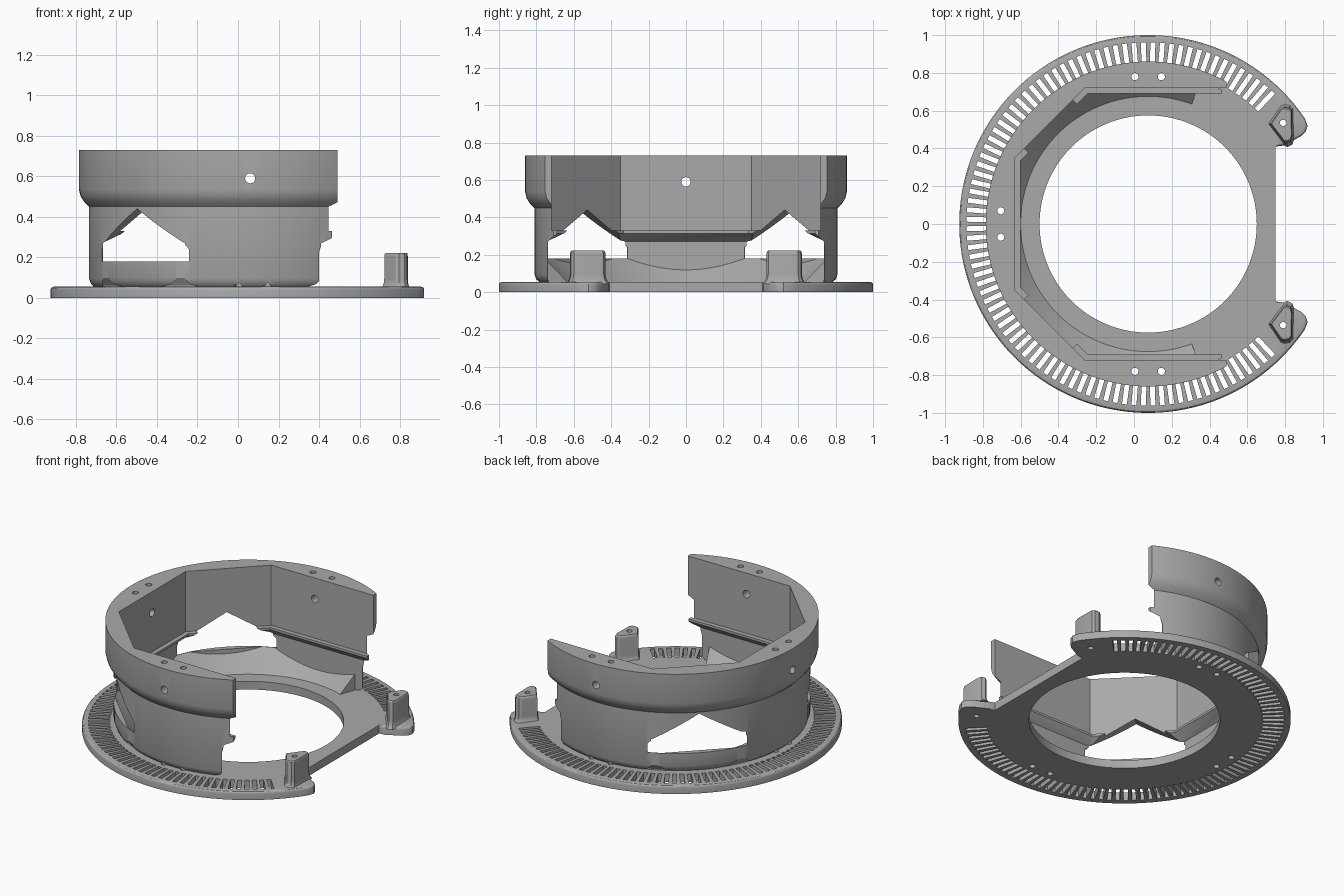
import bpy, bmesh
from math import sin, cos, pi, radians
from mathutils import Vector

cube = bpy.data.objects.get("Cube")
if cube:
    bpy.data.objects.remove(cube)

CX = 0.075          # axis of the round parts
BASE = 0.055        # base plate thickness

grey = bpy.data.materials.new("plain grey")
grey.use_nodes = True
GREY = (0.40, 0.40, 0.40, 1)
grey.diffuse_color = GREY
grey.node_tree.nodes["Principled BSDF"].inputs["Base Color"].default_value = GREY


def loft(bm, rings):
    """Skin a closed solid through rings holding equal numbers of points."""
    rows = [[bm.verts.new(p) for p in ring] for ring in rings]
    n = len(rows[0])
    for a, b in zip(rows, rows[1:]):
        for i in range(n):
            j = (i + 1) % n
            bm.faces.new((a[i], a[j], b[j], b[i]))
    bm.faces.new(rows[0][::-1])
    bm.faces.new(rows[-1])


def circle(r, z, n=128, x=CX, y=0):
    return [(x + r * cos(2 * pi * i / n), y + r * sin(2 * pi * i / n), z) for i in range(n)]


def at_z(outline, z):
    return [(x, y, z) for x, y in outline]


def build(name, solids):
    bm = bmesh.new()
    for rings in solids:
        loft(bm, rings)
    bmesh.ops.recalc_face_normals(bm, faces=bm.faces)
    mesh = bpy.data.meshes.new(name)
    bm.to_mesh(mesh)
    bm.free()
    mesh.materials.append(grey)
    ob = bpy.data.objects.new(name, mesh)
    bpy.context.collection.objects.link(ob)
    return ob


def cut(ob, solids):
    """Subtract solids from an object and bake the result."""
    cutter = build("cutter", solids)
    cutter.hide_render = True
    mod = ob.modifiers.new("cut", 'BOOLEAN')
    mod.operation, mod.solver, mod.object = 'DIFFERENCE', 'EXACT', cutter
    bpy.context.view_layer.update()
    graph = bpy.context.evaluated_depsgraph_get()
    mesh = bpy.data.meshes.new_from_object(ob.evaluated_get(graph))
    ob.modifiers.clear()
    ob.data = mesh
    bpy.data.objects.remove(cutter)


def finish(ob):
    bpy.ops.object.select_all(action='DESELECT')
    ob.select_set(True)
    bpy.context.view_layer.objects.active = ob
    bpy.ops.object.shade_smooth_by_angle(angle=radians(30))


# Vertical screw holes, in pairs on three sides
spots = [(CX + d, s * 0.78) for d in (-0.07, 0.07) for s in (-1, 1)]
spots += [(CX - 0.78, d) for d in (-0.07, 0.07)]
screw_holes = [[circle(0.019, z, 16, x, y) for z in (-0.1, 1)] for x, y in spots]

# Base plate: round disc ending in two ears either side of a straight notch
ear = [(0.75, 0.41), (0.79, 0.415), (0.885, 0.465), (0.91, 0.49), (0.919, 0.52)]
arc = [(CX + cos(radians(a)), sin(radians(a))) for a in range(34, 327, 2)]
outline = ear + arc + [(x, -y) for x, y in reversed(ear)]
base = build("base_plate", [[at_z(outline, 0), at_z(outline, BASE)]])
bm = bmesh.new()
bm.from_mesh(base.data)
rim = [e for e in bm.edges if all(v.co.z > 0.05 for v in e.verts)
       and not all(v.co.x < 0.76 and abs(v.co.y) < 0.42 and v.co.x > 0.7 for v in e.verts)]
bmesh.ops.bevel(bm, geom=rim, offset=0.015, segments=3, affect='EDGES', profile=0.5)
bm.to_mesh(base.data)
bm.free()

# Ring of radial slots
slots = []
for k in range(90):
    a = radians(46.5 + 3 * k)
    u, v = Vector((cos(a), sin(a))), Vector((-sin(a), cos(a)))
    corners = [u * r + v * w for r, w in ((0.833, -0.013), (0.962, -0.013), (0.962, 0.013), (0.833, 0.013))]
    slots.append([at_z([(CX + c.x, c.y) for c in corners], z) for z in (-0.1, 0.2)])
ear_holes = [[circle(0.017, z, 16, 0.79, s * 0.535) for z in (-0.1, 1)] for s in (-1, 1)]
cut(base, slots + [[circle(0.575, -0.1), circle(0.575, 0.2)]] + screw_holes + ear_holes)
finish(base)

# Posts standing on the ears
foot = [(0.722, 0.53), (0.778, 0.612), (0.795, 0.62), (0.822, 0.615), (0.835, 0.60),
        (0.838, 0.465), (0.83, 0.44), (0.808, 0.43), (0.795, 0.435)]
mid = Vector((0.79, 0.53))
for side, s in (("left", 1), ("right", -1)):
    rings = []
    for k, z in ((1.22, 0.045), (1.1, 0.06), (1.03, 0.075), (1, 0.095), (1, 0.205), (0.97, 0.216), (0.9, 0.222)):
        pts = [mid + (Vector(p) - mid) * k for p in foot]
        rings.append([(p.x, s * p.y, z) for p in pts])
    post = build("post_" + ("back" if s > 0 else "front"), [rings])
    cut(post, ear_holes)
    finish(post)

# Shell: turned outside with a flare to the wider upper band
shell = build("shell", [[circle(r, z) for r, z in (
    (0.785, 0.04), (0.785, 0.055), (0.80, 0.068), (0.81, 0.095), (0.81, 0.45),
    (0.835, 0.475), (0.852, 0.502), (0.86, 0.535), (0.86, 0.73))]])


def bay(side, back, diag, z):
    """Half-octagon cavity outline, open towards +x."""
    half = [(1.5, side), (side - diag, side), (back, diag + back)]
    return at_z(half + [(x, -y) for x, y in reversed(half)], z)


upper, lip, lower = (0.72, -0.63, 0.98), (0.69, -0.60, 0.935), (0.737, -0.667, 1.02)
cut(shell, [[bay(*lower, -0.1), bay(*lower, 0.27), bay(*lip, 0.315), bay(*lip, 0.33),
             bay(*upper, 0.3301), bay(*upper, 1)]])

# Stepped open ends of the shell
step = [(0.40, -0.1), (0.40, 0.225), (0.408, 0.25), (0.43, 0.275), (0.465, 0.295),
        (0.465, 0.45), (0.49, 0.4501), (0.49, 1), (2, 1), (2, -0.1)]
cut(shell, [[[(x, y, z) for x, z in step] for y in (-2, 2)]])

# Peaked windows on the two diagonals
peak = [(-0.304, 0.18), (0.304, 0.18), (0.304, 0.24), (0.264, 0.28),
        (0, 0.44), (-0.264, 0.28), (-0.304, 0.24)]
for s in (-1, 1):
    u, v = Vector((-1, s)).normalized(), Vector((s, 1)).normalized()
    cut(shell, [[[(CX + u.x * d + v.x * w, u.y * d + v.y * w, z) for w, z in peak]
                 for d in (0.4, 1.2)]])

# Screw holes down through the shell and bolt holes through its sides
cut(shell, screw_holes)
bolt = circle(0.025, 0, 20, 0, 0)
cut(shell, [[[(0.06 + a, y, 0.59 + b) for a, b, _ in bolt] for y in (-1.2, 1.2)]])
cut(shell, [[[(x, a, 0.59 + b) for a, b, _ in bolt] for x in (-1.2, 0)]])
finish(shell)

# Sloped collar inside the foot of the shell
collar = build("collar", [[[(CX + r * cos(radians(a)), r * sin(radians(a)), z)
                            for r, z in ((0.66, 0.04), (0.805, 0.18), (0.808, 0.18), (0.808, 0.098),
                                         (0.783, 0.06), (0.783, 0.04))]
                           for a in range(70, 291, 2)]])
cut(collar, screw_holes)
finish(collar)
